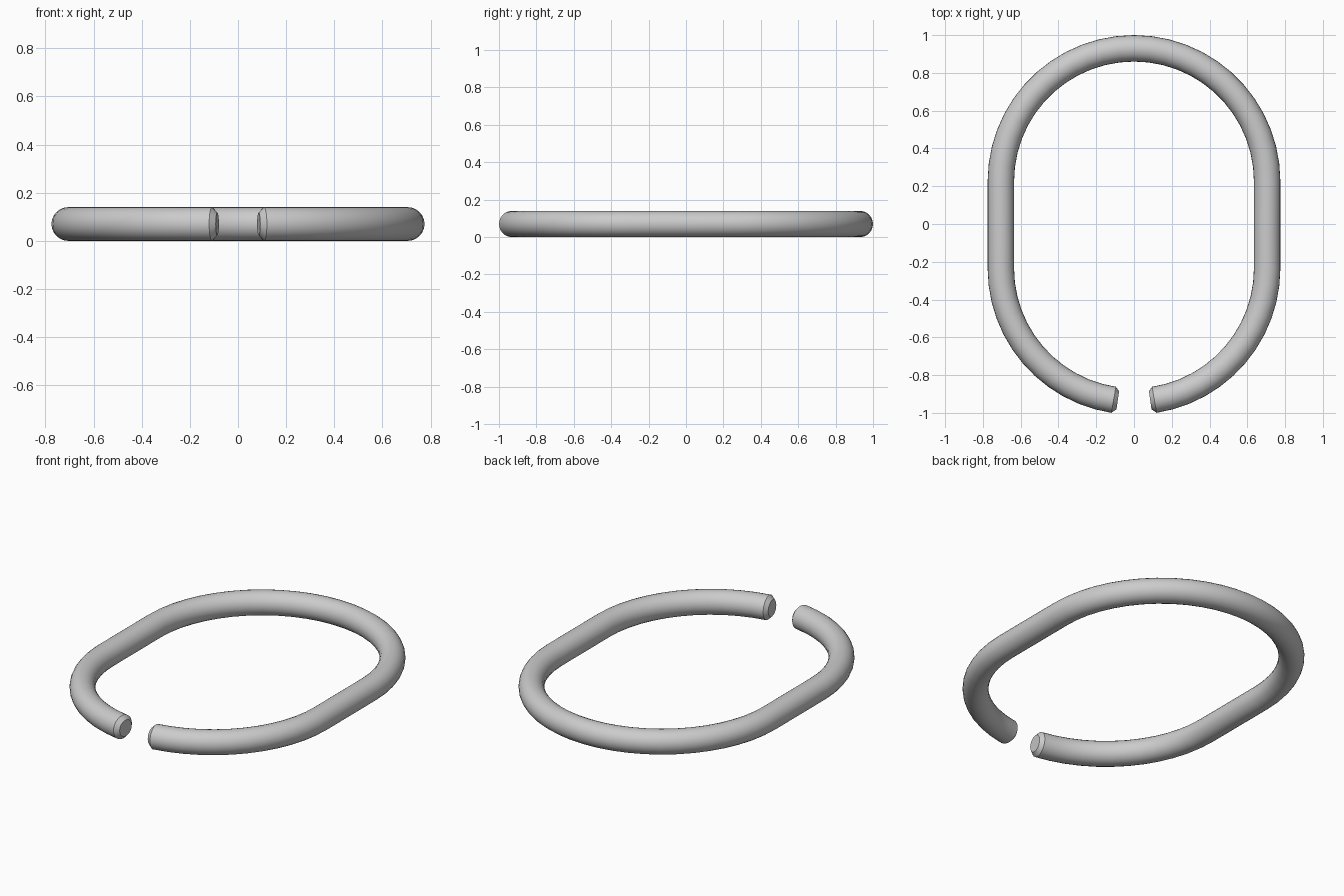
import bpy
from math import sin, cos, radians

if "Cube" in bpy.data.objects:
    bpy.data.objects.remove(bpy.data.objects["Cube"])

TUBE = 0.07        # tube radius
BEND = 0.705       # centreline bend radius
TOP_Y, LOW_Y = 0.225, -0.234

# Right half of the centreline: chamfered tip, lower bend, straight side, upper bend
half = [(7.0, 0.048), (8.8, TUBE)]
half += [(8.8 + (90 - 8.8) * i / 12, TUBE) for i in range(1, 13)]
right = [(BEND * sin(radians(a)), LOW_Y - BEND * cos(radians(a)), r) for a, r in half]
right += [(BEND * cos(radians(a)), TOP_Y + BEND * sin(radians(a)), TUBE)
          for a in [90 * i / 13 for i in range(13)]]

# Mirror across x and join at the top of the ring
path = right + [(0, TOP_Y + BEND, TUBE)] + [(-x, y, r) for x, y, r in reversed(right)]

# Round tube swept along the path
curve = bpy.data.curves.new("open_ring", 'CURVE')
curve.dimensions = '3D'
curve.twist_mode = 'Z_UP'
curve.bevel_depth = 1.0
curve.bevel_resolution = 10
curve.use_fill_caps = True
spline = curve.splines.new('POLY')
spline.points.add(len(path) - 1)
for p, (x, y, r) in zip(spline.points, path):
    p.co = (x, y, TUBE, 1)
    p.radius = r

ring = bpy.data.objects.new("open_ring", curve)
bpy.context.collection.objects.link(ring)
bpy.context.view_layer.objects.active = ring
ring.select_set(True)
bpy.ops.object.convert(target='MESH')

# Weld the end caps to the tube and keep the chamfer edges crisp
ring = bpy.context.view_layer.objects.active
bpy.ops.object.mode_set(mode='EDIT')
bpy.ops.mesh.select_all(action='SELECT')
bpy.ops.mesh.remove_doubles(threshold=0.0005)
bpy.ops.mesh.normals_make_consistent(inside=False)
bpy.ops.object.mode_set(mode='OBJECT')
bpy.ops.object.shade_smooth_by_angle(angle=radians(30))
